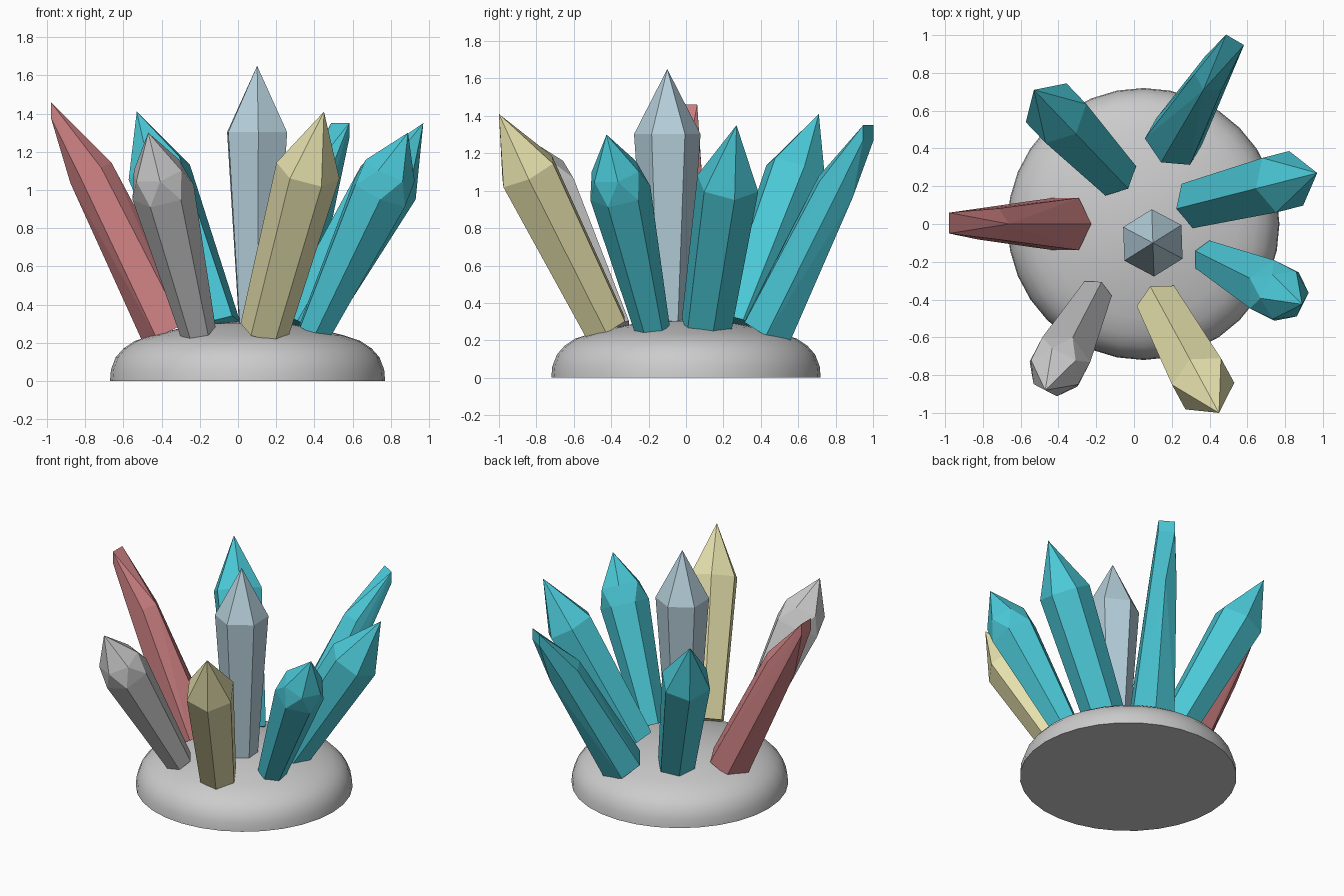
import bpy, bmesh, math
from mathutils import Vector

if "Cube" in bpy.data.objects:
    bpy.data.objects.remove(bpy.data.objects["Cube"])


def material(name, rgb):
    m = bpy.data.materials.new(name)
    m.diffuse_color = (*rgb, 1)
    m.use_nodes = True
    m.node_tree.nodes["Principled BSDF"].inputs["Base Color"].default_value = m.diffuse_color
    return m


teal = material("teal", (0.07, 0.58, 0.68))
yellow = material("yellow", (0.80, 0.76, 0.42))
pink = material("pink", (0.62, 0.22, 0.23))
pale_blue = material("pale_blue", (0.46, 0.62, 0.70))


def add_object(name, bm, mat=None):
    bmesh.ops.recalc_face_normals(bm, faces=bm.faces)
    me = bpy.data.meshes.new(name)
    bm.to_mesh(me)
    bm.free()
    ob = bpy.data.objects.new(name, me)
    bpy.context.collection.objects.link(ob)
    if mat:
        me.materials.append(mat)
    return ob


def hull(name, points, mat):
    bm = bmesh.new()
    for p in points:
        bm.verts.new(p)
    res = bmesh.ops.convex_hull(bm, input=bm.verts)
    junk = [v for v in bm.verts if not v.link_faces]
    bmesh.ops.delete(bm, geom=junk, context='VERTS')
    bmesh.ops.dissolve_limit(bm, angle_limit=math.radians(2),
                             verts=bm.verts, edges=bm.edges)
    return add_object(name, bm, mat)


def ring(c, axis, out, r_out, r_side, turn=0.0):
    """Hexagon across the axis, one corner facing outward."""
    side = axis.cross(out).normalized()
    u = side.cross(axis).normalized()
    pts = []
    for i in range(6):
        a = math.radians(60 * i + turn)
        pts.append(c + u * r_out * math.cos(a) + side * r_side * math.sin(a))
    return pts


def crystal(name, base, tip, r_base, r_top, shoulder, mat, cut=False, turn=0.0):
    base, tip = Vector(base), Vector(tip)
    axis = tip - base
    out = Vector((axis.x, axis.y, 0))
    if out.length < 0.01:
        out = Vector((1, 0, 0))
    pts = ring(base, axis, out, r_base, r_base, turn)
    pts += ring(base.lerp(tip, shoulder), axis, out, r_top, r_top, turn)
    if cut:  # extra kite-shaped facets below the point
        pts += ring(base.lerp(tip, shoulder + 0.11), axis, out,
                    r_top * 0.85, r_top * 0.85, turn + 30)
    hull(name, pts + [tip], mat)


def blade(name, base, mid, end, mat):
    """Narrowing crystal finished by a small upright chisel end."""
    base, mid, end = Vector(base), Vector(mid), Vector(end)
    axis = mid - base
    out = Vector((axis.x, axis.y, 0)).normalized()
    side = Vector((-out.y, out.x, 0))
    pts = ring(base, axis, out, 0.15, 0.16)
    pts += ring(mid, axis, out, 0.12, 0.095)
    pts += [end + side * s * 0.055 + Vector((0, 0, h))
            for s in (-1, 1) for h in (-0.04, 0.04)]
    hull(name, pts, mat)


# Domed rock base
bm = bmesh.new()
profile = [(0, 0), (0.72, 0), (0.715, 0.06), (0.69, 0.125), (0.65, 0.17),
           (0.59, 0.21), (0.50, 0.24), (0.38, 0.27), (0.22, 0.30), (0, 0.315)]
vs = [bm.verts.new((r + 0.0, 0, z)) for r, z in profile]
es = [bm.edges.new(p) for p in zip(vs, vs[1:])]
bmesh.ops.spin(bm, geom=vs + es, cent=(0, 0, 0), axis=(0, 0, 1),
               angle=2 * math.pi, steps=32)
bmesh.ops.remove_doubles(bm, verts=bm.verts, dist=0.001)
bmesh.ops.translate(bm, verts=bm.verts, vec=(0.05, 0, 0))
rock = add_object("rock_base", bm)
bpy.context.view_layer.objects.active = rock
rock.select_set(True)
bpy.ops.object.shade_smooth_by_angle(angle=math.radians(40))

# Six-sided crystals
crystal("centre_crystal", (0.1, -0.1, 0.26), (0.1, -0.1, 1.65),
        0.105, 0.178, 0.75, pale_blue, turn=32)
crystal("front_crystal", (0.14, -0.43, 0.27), (0.45, -1.0, 1.41),
        0.13, 0.17, 0.73, yellow)
crystal("right_crystal", (0.34, 0.11, 0.28), (0.97, 0.27, 1.35),
        0.14, 0.172, 0.71, teal)
crystal("back_left_crystal", (-0.11, 0.27, 0.28), (-0.53, 0.71, 1.41),
        0.13, 0.172, 0.72, teal)
crystal("front_left_crystal", (-0.21, -0.38, 0.26), (-0.47, -0.88, 1.30),
        0.095, 0.165, 0.70, None, cut=True)
crystal("front_right_crystal", (0.40, -0.18, 0.26), (0.89, -0.425, 1.30),
        0.095, 0.165, 0.70, teal, cut=True)

# Thin blade crystals
blade("left_blade", (-0.36, 0, 0.26), (-0.77, 0, 1.09), (-0.98, 0.005, 1.42), pink)
blade("back_blade", (0.21, 0.44, 0.26), (0.42, 0.80, 1.02), (0.535, 0.975, 1.31), teal)
